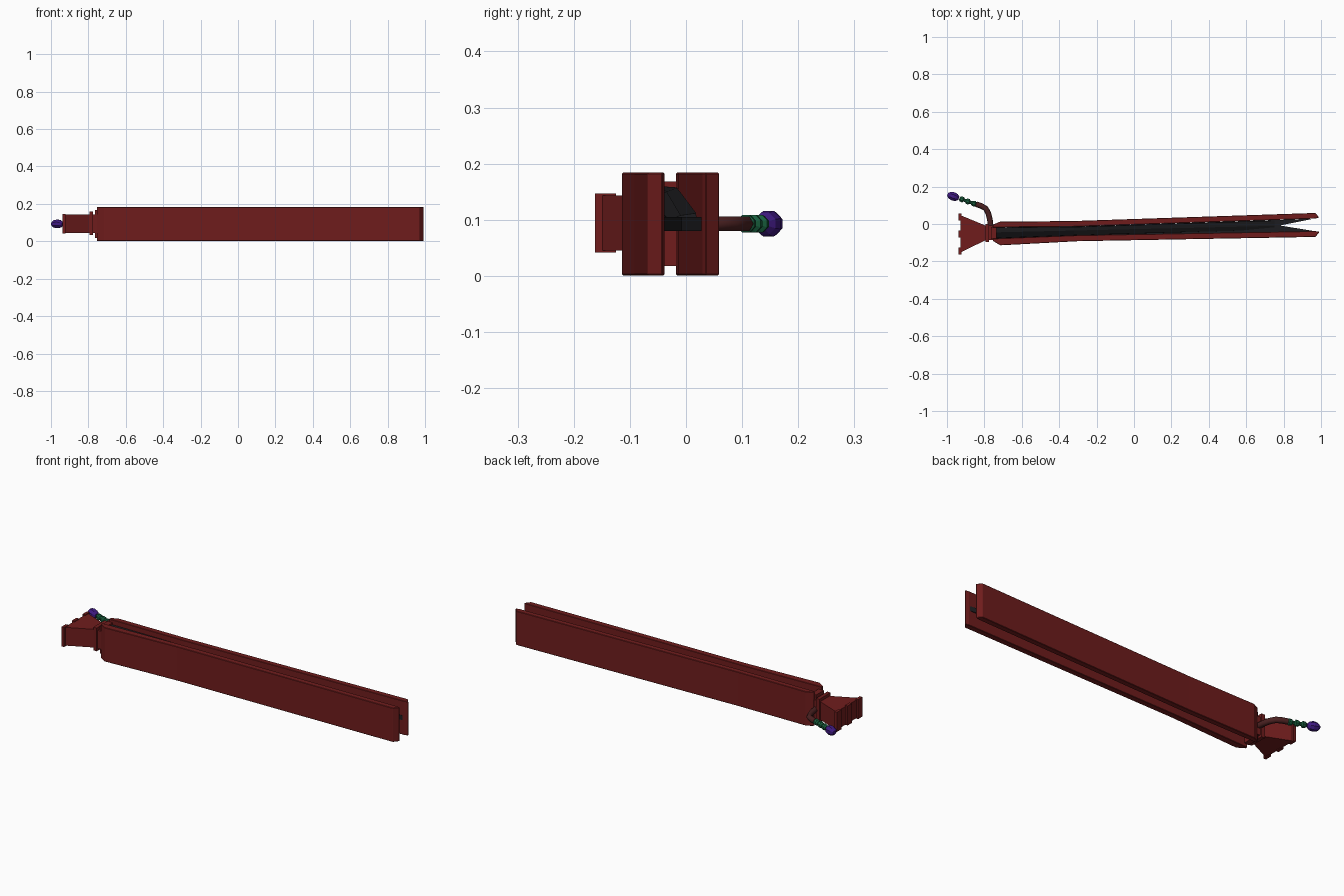
import bpy, bmesh
from mathutils import Vector

if "Cube" in bpy.data.objects:
    bpy.data.objects.remove(bpy.data.objects["Cube"])


def mat(name, c):
    m = bpy.data.materials.new(name)
    m.diffuse_color = (*c, 1)
    m.use_nodes = True
    m.node_tree.nodes["Principled BSDF"].inputs["Base Color"].default_value = m.diffuse_color
    return m


RED = mat("red", (0.16, 0.012, 0.012))
BLACK = mat("black", (0.012, 0.012, 0.014))
BROWN = mat("brown", (0.07, 0.015, 0.015))
GREEN = mat("green", (0.01, 0.12, 0.05))
PURPLE = mat("purple", (0.05, 0.01, 0.22))


def finish(bm, name, m):
    bmesh.ops.recalc_face_normals(bm, faces=bm.faces)
    me = bpy.data.meshes.new(name)
    bm.to_mesh(me)
    bm.free()
    me.materials.append(m)
    ob = bpy.data.objects.new(name, me)
    bpy.context.collection.objects.link(ob)
    return ob


def slab(name, pts, z0, z1, m, bevel=0.0):
    """Plan outline in xy extruded from z0 to z1."""
    bm = bmesh.new()
    f = bm.faces.new([bm.verts.new((x, y, z0)) for x, y in pts])
    r = bmesh.ops.extrude_face_region(bm, geom=[f])
    for v in r["geom"]:
        if isinstance(v, bmesh.types.BMVert):
            v.co.z = z1
    ob = finish(bm, name, m)
    if bevel:
        b = ob.modifiers.new("bevel", "BEVEL")
        b.width = bevel
        b.segments = 1
    return ob


def loft(name, rings, m):
    """Join equal-sized rings of points and cap both ends."""
    bm = bmesh.new()
    vs = [[bm.verts.new(p) for p in r] for r in rings]
    n = len(vs[0])
    for a, b in zip(vs, vs[1:]):
        for i in range(n):
            j = (i + 1) % n
            bm.faces.new((a[i], a[j], b[j], b[i]))
    bm.faces.new(vs[0])
    bm.faces.new(vs[-1])
    return finish(bm, name, m)


def lathe(name, start, direction, profile, m, n=8):
    """Profile of (distance, radius) turned around a direction."""
    import math
    d = Vector(direction).normalized()
    up = Vector((0, 0, 1))
    side = d.cross(up)
    rings = []
    for t, r in profile:
        c = Vector(start) + d * t
        rings.append([c + (side * math.cos(a) + up * math.sin(a)) * r
                      for a in [2 * math.pi * (i + 0.5) / n for i in range(n)]])
    return loft(name, rings, m)


# long outer guards
slab("back_guard", [(-0.755, -0.005), (-0.72, 0.012), (-0.32, 0.016), (0.97, 0.059),
                    (0.99, 0.035), (0.97, 0.029), (-0.32, -0.014), (-0.755, -0.018)],
     0.001, 0.184, RED, 0.002)
slab("front_guard", [(-0.755, -0.09), (-0.715, -0.114), (-0.3, -0.092), (0.97, -0.069),
                     (0.992, -0.042), (0.97, -0.038), (-0.3, -0.06), (-0.755, -0.078)],
     0.001, 0.184, RED, 0.002)

# folded dark leaf with a V notch at the free end
slab("leaf_plate", [(-0.75, -0.078), (-0.3, -0.061), (0.97, -0.039), (0.78, -0.008),
                    (0.96, 0.028), (-0.32, -0.014), (-0.75, -0.018)], 0.08, 0.105, BLACK)
loft("leaf_fold", [
    [(-0.75, -0.078, 0.08), (-0.75, -0.076, 0.14), (-0.75, -0.045, 0.16),
     (-0.75, -0.019, 0.158), (-0.75, -0.018, 0.08)],
    [(-0.32, -0.061, 0.08), (-0.32, -0.06, 0.13), (-0.32, -0.035, 0.15),
     (-0.32, -0.016, 0.157), (-0.32, -0.014, 0.08)],
    [(0.75, -0.041, 0.08), (0.75, -0.03, 0.1), (0.75, -0.01, 0.108),
     (0.75, 0.018, 0.112), (0.75, 0.02, 0.08)]], BLACK)


# flared handle end with collar and rim
def rect(x, y0, y1, z0, z1):
    return [(x, y0, z0), (x, y1, z0), (x, y1, z1), (x, y0, z1)]


loft("collar", [rect(-0.795, -0.095, 0.0, 0.033, 0.158),
                rect(-0.775, -0.095, 0.0, 0.033, 0.158)], RED)
loft("neck", [rect(-0.8, -0.088, -0.008, 0.045, 0.142),
              rect(-0.74, -0.085, -0.01, 0.045, 0.142)], RED)
loft("hinge_block", [rect(-0.765, -0.08, -0.015, 0.018, 0.168),
                     rect(-0.735, -0.08, -0.015, 0.018, 0.168)], RED)
loft("flared_handle", [rect(-0.928, -0.152, 0.047, 0.045, 0.143),
                       rect(-0.79, -0.085, -0.01, 0.045, 0.143)], RED)
for i, (y0, y1) in enumerate([(-0.162, -0.125), (-0.072, -0.035), (0.018, 0.055)]):
    loft(f"handle_rib_{i}", [rect(-0.938, y0, y1, 0.042, 0.147),
                             rect(-0.922, y0, y1, 0.042, 0.147)], RED)

# bent cord
cu = bpy.data.curves.new("cord", "CURVE")
cu.dimensions = "3D"
cu.bevel_depth = 0.015
cu.bevel_resolution = 1
cu.use_fill_caps = True
sp = cu.splines.new("POLY")
path = [(-0.765, -0.02), (-0.77, 0.02), (-0.778, 0.055), (-0.792, 0.082), (-0.815, 0.096), (-0.845, 0.106)]
sp.points.add(len(path) - 1)
for p, (x, y) in zip(sp.points, path):
    p.co = (x, y, 0.093, 1)
cu.materials.append(BROWN)
bpy.context.collection.objects.link(bpy.data.objects.new("cord", cu))

# green beads and purple end knob
D = (-1, 0.36, 0)
prof = [(0, 0.009)]
for k in range(3):
    t = 0.005 + k * 0.034
    prof += [(t, 0.009), (t + 0.006, 0.017), (t + 0.02, 0.015), (t + 0.026, 0.009)]
lathe("beads", (-0.84, 0.103, 0.093), D, prof, GREEN)
lathe("end_knob", (-0.937, 0.137, 0.093), D,
      [(0, 0.01), (0.012, 0.021), (0.03, 0.025), (0.05, 0.021), (0.063, 0.009)], PURPLE)
